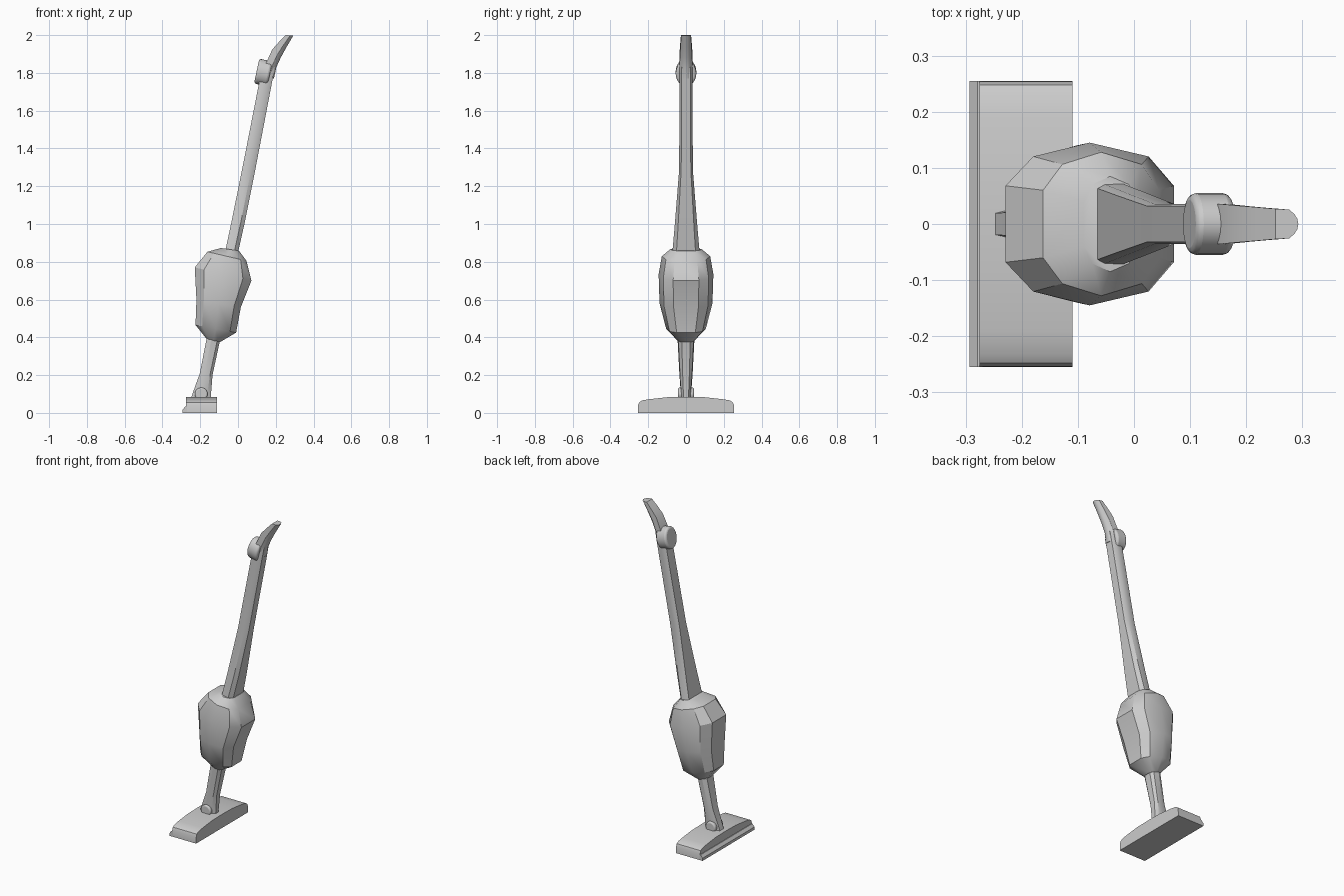
import bpy, bmesh, math
from mathutils import Matrix

if "Cube" in bpy.data.objects:
    bpy.data.objects.remove(bpy.data.objects["Cube"])


def finish(name, bm, angle=30, bevel=0.0, segs=3):
    bmesh.ops.recalc_face_normals(bm, faces=bm.faces)
    me = bpy.data.meshes.new(name)
    bm.to_mesh(me)
    bm.free()
    ob = bpy.data.objects.new(name, me)
    bpy.context.collection.objects.link(ob)
    if bevel:
        m = ob.modifiers.new("Bevel", 'BEVEL')
        m.width, m.segments, m.limit_method = bevel, segs, 'ANGLE'
    bpy.ops.object.select_all(action='DESELECT')
    ob.select_set(True)
    bpy.context.view_layer.objects.active = ob
    bpy.ops.object.shade_smooth_by_angle(angle=math.radians(angle))
    return ob


def loft(name, rings, section, angle=30):
    """rings: (x_left, z_left, x_right, z_right, half_width); section: (-1..1, -1..1)"""
    bm = bmesh.new()
    loops = []
    for xl, zl, xr, zr, w in rings:
        loops.append([bm.verts.new((xl + (xr - xl) * (u + 1) / 2, v * w,
                                    zl + (zr - zl) * (u + 1) / 2)) for u, v in section])
    n = len(section)
    for a, b in zip(loops, loops[1:]):
        for i in range(n):
            bm.faces.new((a[i], a[(i + 1) % n], b[(i + 1) % n], b[i]))
    bm.faces.new(loops[0])
    bm.faces.new(loops[-1])
    return finish(name, bm, angle)


def extrude(name, pts, vec, angle=30, bevel=0.0):
    bm = bmesh.new()
    f = bm.faces.new([bm.verts.new(p) for p in pts])
    r = bmesh.ops.extrude_face_region(bm, geom=[f])
    bmesh.ops.translate(bm, vec=vec, verts=[e for e in r["geom"] if isinstance(e, bmesh.types.BMVert)])
    return finish(name, bm, angle, bevel)


def disc(name, r, depth, matrix, bevel):
    bm = bmesh.new()
    bmesh.ops.create_cone(bm, cap_ends=True, segments=24, radius1=r, radius2=r,
                          depth=depth, matrix=matrix)
    return finish(name, bm, 40, bevel)


def mirrored(half):
    return half + [(u, -v) for u, v in reversed(half) if v > 0]


# floor head: arched profile along its width, plus a low front lip
half = [(0.255, 0), (0.254, 0.04), (0.248, 0.056), (0.232, 0.066), (0.19, 0.073), (0.10, 0.083), (0, 0.085)]
prof = half + [(-y, z) for y, z in reversed(half[:-1])]
extrude("floor_head", [(-0.275, y, z) for y, z in prof], (0.165, 0, 0), 35)
extrude("floor_head_lip", [(x, -0.255, z) for x, z in
        [(-0.27, 0), (-0.293, 0), (-0.293, 0.017), (-0.279, 0.034), (-0.27, 0.034)]], (0, 0.51, 0))

# swivel pivot
disc("swivel_pivot", 0.034, 0.084,
     Matrix.Translation((-0.195, 0, 0.1)) @ Matrix.Rotation(math.pi / 2, 4, 'X'), 0.008)

# neck between floor head and body
neck_section = mirrored([(-1, 0.7), (-0.3, 1), (0.6, 0.9), (1, 0.5)])
loft("neck", [(-0.252, 0.07, -0.145, 0.075, 0.027),
              (-0.238, 0.11, -0.142, 0.11, 0.028),
              (-0.202, 0.21, -0.135, 0.20, 0.035),
              (-0.165, 0.40, -0.095, 0.385, 0.045)], neck_section)

# motor body: tilted ten-sided barrel
body_section = mirrored([(-1, 0.47), (-0.67, 0.83), (0, 1), (0.7, 0.83), (1, 0.47)])
loft("motor_body", [(-0.165, 0.39, -0.095, 0.375, 0.045),
                    (-0.225, 0.465, -0.010, 0.425, 0.105),
                    (-0.220, 0.60, 0.015, 0.56, 0.14),
                    (-0.229, 0.77, 0.071, 0.70, 0.145),
                    (-0.162, 0.853, 0.045, 0.805, 0.128),
                    (-0.090, 0.873, 0.005, 0.858, 0.085)], body_section, 32)

# long shaft, flared at its foot, with a flat rear face
shaft_section = mirrored([(-1, 0.9), (-0.6, 1), (0.4, 1), (1, 0.7)])
loft("shaft", [(-0.071, 0.84, -0.002, 0.84, 0.073),
               (-0.037, 1.00, 0.034, 1.00, 0.059),
               (0.022, 1.29, 0.092, 1.29, 0.036),
               (0.114, 1.76, 0.182, 1.76, 0.035),
               (0.130, 1.83, 0.195, 1.83, 0.033)], shaft_section)

# round joint below the grip
disc("grip_joint", 1, 0.072,
     Matrix.Translation((0.134, 0, 1.802)) @ Matrix.Rotation(math.radians(102), 4, 'Y')
     @ Matrix.Diagonal((0.067, 0.055, 1, 1)), 0.012)

# bent grip with a rounded tip
grip_section = mirrored([(-1, 1), (0.2, 0.95), (0.65, 0.65), (0.9, 0.35), (1, 0)])
loft("grip", [(0.125, 1.79, 0.190, 1.77, 0.035),
              (0.150, 1.855, 0.203, 1.83, 0.036),
              (0.182, 1.925, 0.226, 1.88, 0.033),
              (0.218, 1.965, 0.256, 1.935, 0.030),
              (0.252, 2.0, 0.293, 1.998, 0.027)], grip_section)
